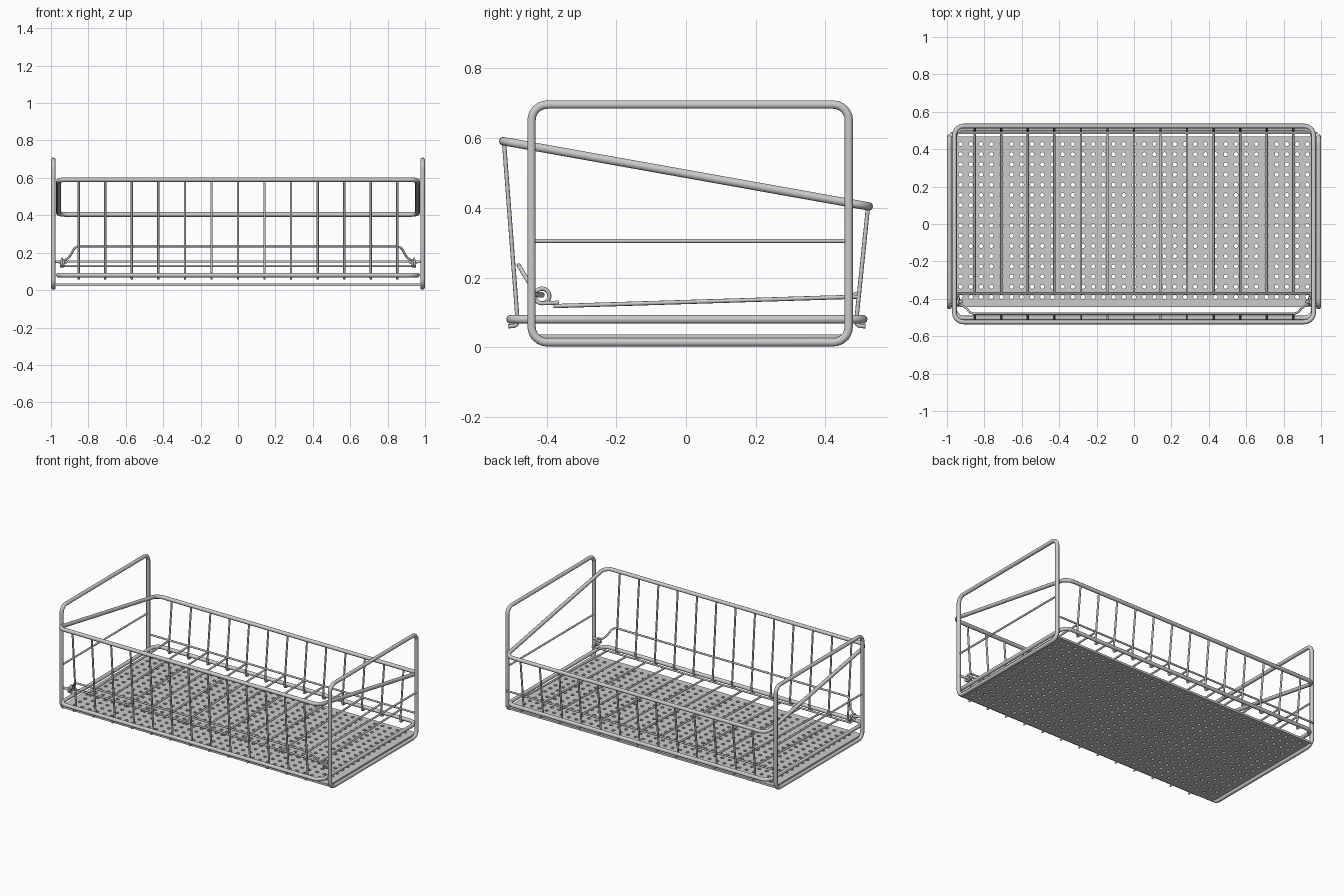
import bpy, bmesh, math
from mathutils import Vector

if "Cube" in bpy.data.objects:
    bpy.data.objects.remove(bpy.data.objects["Cube"])


def tube(name, paths, radius, cyclic=False, sides=3):
    """Round wire swept along one or more point paths, as a mesh object."""
    cu = bpy.data.curves.new(name, 'CURVE')
    cu.dimensions = '3D'
    cu.bevel_depth = radius
    cu.bevel_resolution = sides
    cu.use_fill_caps = True
    for pts in paths:
        sp = cu.splines.new('POLY')
        sp.points.add(len(pts) - 1)
        for p, co in zip(sp.points, pts):
            p.co = (*co, 1)
        sp.use_cyclic_u = cyclic
    ob = bpy.data.objects.new(name, cu)
    bpy.context.collection.objects.link(ob)
    bpy.ops.object.select_all(action='DESELECT')
    ob.select_set(True)
    bpy.context.view_layer.objects.active = ob
    bpy.ops.object.convert(target='MESH')
    bpy.ops.object.shade_smooth_by_angle(angle=math.radians(50))
    return ob


def rounded(corners, r, steps=6, closed=True):
    """Replace the corners of a path with smooth bends."""
    c = [Vector(p) for p in corners]
    out = []
    for i, p in enumerate(c):
        if not closed and i in (0, len(c) - 1):
            out.append(p)
            continue
        a = p + (c[i - 1] - p).normalized() * r
        b = p + (c[(i + 1) % len(c)] - p).normalized() * r
        # circular arc for right-angle corners, close to it elsewhere
        ctr = a + b - p
        for k in range(steps + 1):
            if closed:
                t = math.pi / 2 * k / steps
                out.append(ctr + (a - ctr) * math.cos(t) + (b - ctr) * math.sin(t))
            else:
                t = k / steps
                out.append(a * (1 - t) ** 2 + p * 2 * t * (1 - t) + b * t * t)
    return out


# Side frames and their thin middle rails
for side, s in (("left", -1), ("right", 1)):
    x = s * 0.987
    tube(side + "_frame", [rounded([(x, -0.443, 0.014), (x, 0.467, 0.014),
         (x, 0.467, 0.696), (x, -0.443, 0.696)], 0.045)], 0.0125, True)
    tube(side + "_middle_rail", [[(x, -0.443, 0.305), (x, 0.467, 0.305)]], 0.006)

# Sloping top rim and flat bottom ring
X = 0.96
tube("top_rim", [rounded([(-X, -0.524, 0.591), (X, -0.524, 0.591),
     (X, 0.524, 0.404), (-X, 0.524, 0.404)], 0.05)], 0.0125, True)
tube("bottom_ring", [rounded([(-X, -0.503, 0.08), (X, -0.503, 0.08),
     (X, 0.508, 0.08), (-X, 0.508, 0.08)], 0.05)], 0.0125, True)

# Upright wires hooked under the bottom ring, and sloping floor wires
front, back, floor = [], [], []
for i in range(-6, 7):
    x = i * 0.142
    front.append(rounded([(x, -0.522, 0.588), (x, -0.482, 0.062),
                          (x, -0.510, 0.060)], 0.015, 4, False))
    back.append(rounded([(x, 0.522, 0.402), (x, 0.487, 0.062),
                         (x, 0.515, 0.060)], 0.015, 4, False))
    floor.append([(x, -0.380, 0.118), (x, 0.492, 0.145)])
tube("front_uprights", front, 0.006, sides=2)
tube("back_uprights", back, 0.006, sides=2)
tube("floor_wires", floor, 0.006, sides=2)

# Cross rods carrying the floor wires
tube("front_cross_rod", [[(-0.945, -0.370, 0.129), (0.945, -0.370, 0.129)]], 0.006)
tube("back_cross_rod", [[(-0.98, 0.486, 0.153), (0.98, 0.486, 0.153)]], 0.006)

# Front bail wire: raised bar, S-bent arms and coiled ends
cy, cz, cr = -0.413, 0.147, 0.021


def bail_end(s):
    pts = rounded([(s * 0.80, -0.480, 0.235), (s * 0.870, -0.480, 0.235),
                   (s * 0.905, -0.440, 0.168),
                   (s * 0.932, cy - cr * 0.9, cz + cr * 0.5)], 0.03, 6, False)
    for k in range(1, 29):
        a = math.radians(150 + 480 * k / 28)
        pts.append(Vector((s * (0.932 + 0.014 * k / 28),
                           cy + cr * math.cos(a), cz + cr * math.sin(a))))
    pts.append(Vector((s * 0.945, -0.365, 0.128)))
    return pts


tube("front_bail", [bail_end(-1)[::-1] + bail_end(1)], 0.006)
tube("bail_pivots", [[(s * 0.915, cy, cz + 0.003), (s * 0.985, -0.435, cz + 0.005)]
                     for s in (-1, 1)], 0.008)

# Perforated base panel: one holed cell per grid square, then thickened
NX, NY, P, R = 35, 16, 0.0545, 0.0115
xs = [(i - 17) * P for i in range(NX)]
ys = [-0.390 + j * P for j in range(NY)]
bm = bmesh.new()
for i, x in enumerate(xs):
    x0 = -0.985 if i == 0 else x - P / 2
    x1 = 0.985 if i == NX - 1 else x + P / 2
    for j, y in enumerate(ys):
        y0 = -0.443 if j == 0 else y - P / 2
        y1 = 0.467 if j == NY - 1 else y + P / 2
        ring = [(x1, y), (x1, y1), (x, y1), (x0, y1),
                (x0, y), (x0, y0), (x, y0), (x1, y0)]
        outer = [bm.verts.new((px, py, 0.036)) for px, py in ring]
        inner = [bm.verts.new((x + R * math.cos(k * math.pi / 4),
                               y + R * math.sin(k * math.pi / 4), 0.036)) for k in range(8)]
        for k in range(8):
            n = (k + 1) % 8
            bm.faces.new((inner[k], outer[k], outer[n], inner[n]))
bmesh.ops.remove_doubles(bm, verts=bm.verts, dist=0.0005)
me = bpy.data.meshes.new("base_panel")
bm.to_mesh(me)
bm.free()
panel = bpy.data.objects.new("base_panel", me)
bpy.context.collection.objects.link(panel)
mod = panel.modifiers.new("thickness", 'SOLIDIFY')
mod.thickness = 0.014
mod.offset = -1
